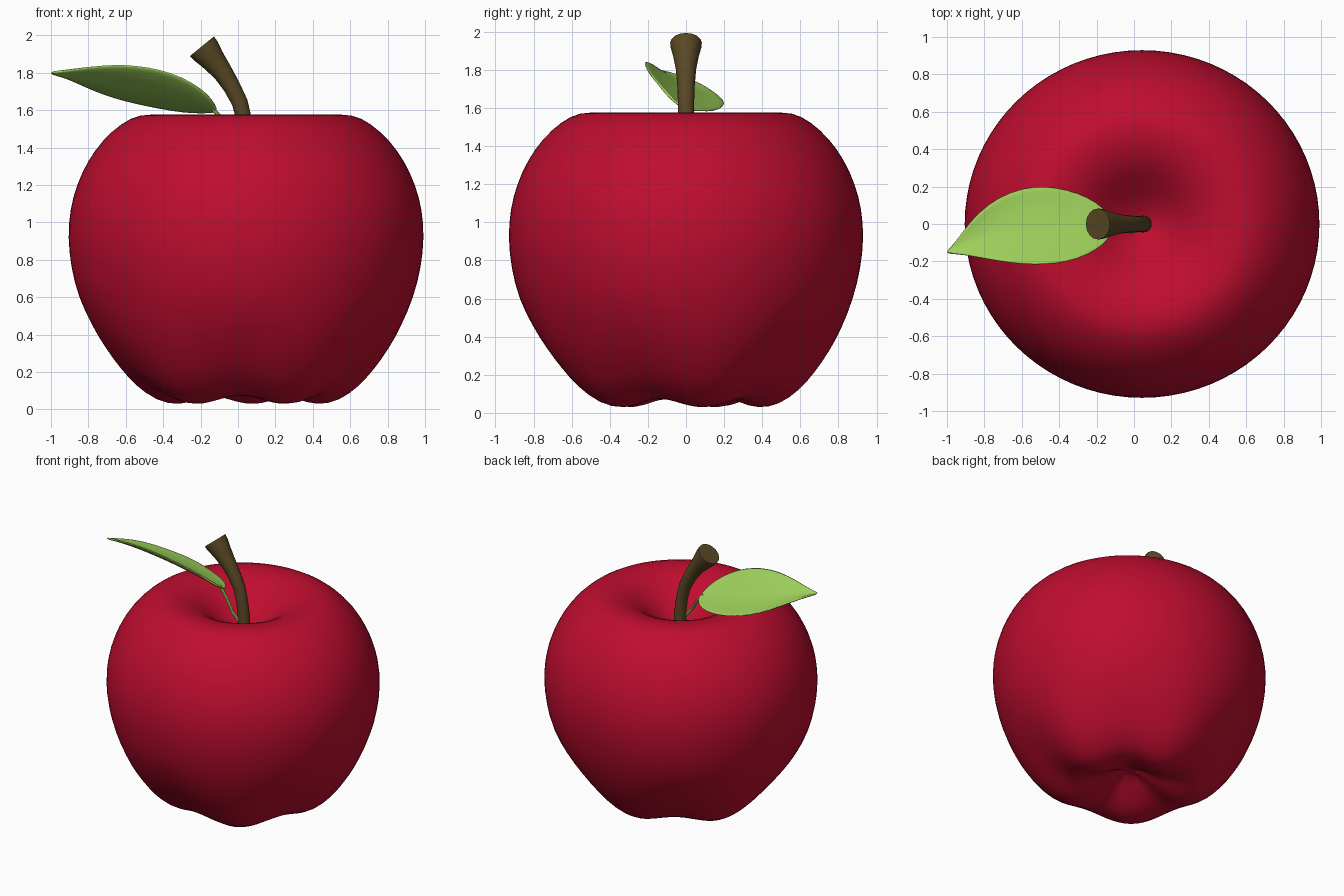
import bpy, bmesh
from math import cos, sin, pi, radians
from mathutils import Vector

cube = bpy.data.objects.get("Cube")
if cube:
    bpy.data.objects.remove(cube, do_unlink=True)


def material(name, colour):
    m = bpy.data.materials.new(name)
    m.use_nodes = True
    m.diffuse_color = (*colour, 1)
    m.node_tree.nodes["Principled BSDF"].inputs["Base Color"].default_value = (*colour, 1)
    return m


def mesh_object(name, bm, mat):
    bmesh.ops.recalc_face_normals(bm, faces=bm.faces)
    for f in bm.faces:
        f.smooth = True
    me = bpy.data.meshes.new(name)
    bm.to_mesh(me)
    bm.free()
    me.materials.append(mat)
    ob = bpy.data.objects.new(name, me)
    bpy.context.collection.objects.link(ob)
    return ob


def bridge(bm, a, b, closed):
    n = len(a)
    for i in range(n if closed else n - 1):
        j = (i + 1) % n
        bm.faces.new((a[i], a[j], b[j], b[i]))


red = material("apple red", (0.52, 0.004, 0.028))
brown = material("stem brown", (0.10, 0.064, 0.018))
green = material("leaf green", (0.34, 0.63, 0.105))

# Fruit: a turned profile whose underside swells into five lobes
PROFILE = [(0.08, 0.17), (0.18, 0.11), (0.28, 0.05), (0.38, 0.02), (0.49, 0.04),
           (0.60, 0.12), (0.68, 0.21), (0.76, 0.32), (0.83, 0.44), (0.90, 0.60),
           (0.94, 0.76), (0.957, 0.92), (0.945, 1.07), (0.91, 1.20), (0.85, 1.33),
           (0.77, 1.44), (0.67, 1.53), (0.57, 1.58), (0.46, 1.575), (0.35, 1.54),
           (0.25, 1.47), (0.17, 1.40), (0.08, 1.345)]
SEGMENTS = 40
CENTRE = 0.043
bm = bmesh.new()
rings = []
for k, (r, z) in enumerate(PROFILE):
    low = max(0, 1 - z / 0.6) if k > 1 else 0.3
    ring = []
    for i in range(SEGMENTS):
        a = 2 * pi * i / SEGMENTS
        lobe = cos(5 * (a - radians(229)))
        rr = r * (1 + 0.035 * low * lobe)
        lift = 0.025 * low * (1 - lobe)
        ring.append(bm.verts.new((CENTRE + rr * cos(a), 0.98 * rr * sin(a), z + lift)))
    rings.append(ring)
for a, b in zip(rings, rings[1:]):
    bridge(bm, a, b, True)
for ring, z in ((rings[0], 0.19), (rings[-1], 1.32)):
    tip = bm.verts.new((CENTRE, 0, z))
    for i in range(SEGMENTS):
        bm.faces.new((ring[i], ring[(i + 1) % SEGMENTS], tip))
fruit = mesh_object("fruit", bm, red)
fruit.modifiers.new("smooth", 'SUBSURF').levels = 1
fruit.modifiers["smooth"].render_levels = 1


# Tapered tube along a path of (x, y, z, radius), with flat ends
def tube(name, path, mat, sides=16):
    bm = bmesh.new()
    pts = [Vector(p[:3]) for p in path]
    rings = []
    for i, p in enumerate(pts):
        d = (pts[min(i + 1, len(pts) - 1)] - pts[max(i - 1, 0)]).normalized()
        u = Vector((0, 1, 0))
        u = (u - d * u.dot(d)).normalized()
        v = d.cross(u)
        r = path[i][3]
        rings.append([bm.verts.new(p + r * (u * cos(2 * pi * k / sides) + v * sin(2 * pi * k / sides)))
                      for k in range(sides)])
    for a, b in zip(rings, rings[1:]):
        bridge(bm, a, b, True)
    caps = [bm.faces.new(rings[0]), bm.faces.new(rings[-1])]
    ob = mesh_object(name, bm, mat)
    bpy.ops.object.select_all(action='DESELECT')
    ob.select_set(True)
    bpy.context.view_layer.objects.active = ob
    bpy.ops.object.shade_smooth_by_angle(angle=radians(40))
    return ob


tube("stem", [(0.05, 0, 1.28, 0.046), (0.05, 0, 1.42, 0.043), (0.035, 0, 1.54, 0.041),
              (0.01, 0, 1.64, 0.043), (-0.03, 0, 1.72, 0.046), (-0.08, 0, 1.80, 0.053),
              (-0.135, 0, 1.87, 0.067), (-0.175, 0, 1.92, 0.081), (-0.193, 0, 1.942, 0.083)], brown)
tube("leaf_stalk", [(0.03, -0.03, 1.40, 0.012), (-0.02, -0.04, 1.46, 0.011),
                    (-0.07, -0.03, 1.54, 0.011), (-0.14, -0.01, 1.61, 0.010)], green, 8)

# Leaf: stations of x, front edge (y, z) and back edge (y, z), cupped between
STATIONS = [(-0.115, -0.03, 1.615, 0.01, 1.595), (-0.14, -0.09, 1.66, 0.06, 1.59),
            (-0.20, -0.14, 1.72, 0.12, 1.585), (-0.30, -0.19, 1.78, 0.17, 1.59),
            (-0.42, -0.215, 1.82, 0.20, 1.61), (-0.54, -0.22, 1.84, 0.205, 1.635),
            (-0.66, -0.21, 1.845, 0.175, 1.665), (-0.78, -0.19, 1.835, 0.11, 1.71),
            (-0.88, -0.17, 1.82, 0.01, 1.76), (-0.95, -0.16, 1.81, -0.09, 1.785),
            (-1.0, -0.155, 1.803, -0.145, 1.797)]
ACROSS = 8
bm = bmesh.new()
rows = []
for x, y0, z0, y1, z1 in STATIONS:
    row = []
    for k in range(ACROSS + 1):
        t = k / ACROSS
        sag = 0.09 * (y1 - y0) * (4 * t * (1 - t)) + (0.012 * (y1 - y0) if k == ACROSS // 2 else 0)
        row.append(bm.verts.new((x, y0 + (y1 - y0) * t - 0.4 * sag, z0 + (z1 - z0) * t - sag)))
    rows.append(row)
for a, b in zip(rows, rows[1:]):
    bridge(bm, a, b, False)
leaf = mesh_object("leaf", bm, green)
thick = leaf.modifiers.new("thickness", 'SOLIDIFY')
thick.thickness = 0.014
thick.offset = 0
leaf.modifiers.new("smooth", 'SUBSURF').levels = 1
leaf.modifiers["smooth"].render_levels = 1
